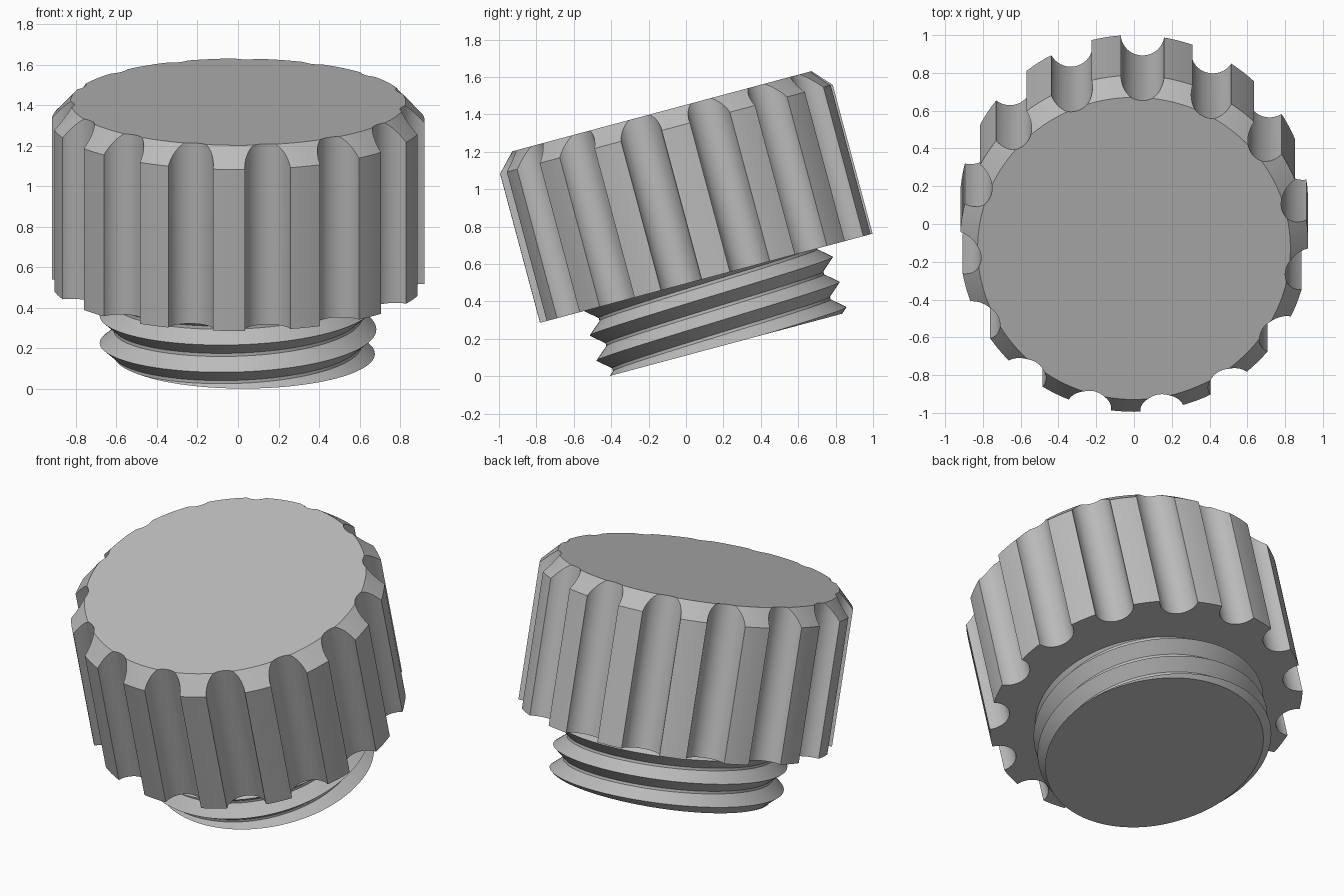
import bpy, bmesh
from math import sin, cos, pi, radians, tau
from mathutils import Euler, Vector

default = bpy.data.objects.get("Cube")
if default:
    bpy.data.objects.remove(default, do_unlink=True)

grey = bpy.data.materials.new("plain_grey")
grey.use_nodes = True
colour = (0.5, 0.5, 0.5, 1)
grey.diffuse_color = colour
grey.node_tree.nodes["Principled BSDF"].inputs["Base Color"].default_value = colour

SEGS = 120
TILT = Euler((radians(15), 0, 0))
ORIGIN = TILT.to_matrix() @ Vector((0, 0.242, 0))


def make_object(name, bm):
    bmesh.ops.recalc_face_normals(bm, faces=bm.faces)
    mesh = bpy.data.meshes.new(name)
    bm.to_mesh(mesh)
    bm.free()
    mesh.materials.append(grey)
    obj = bpy.data.objects.new(name, mesh)
    bpy.context.collection.objects.link(obj)
    obj.rotation_euler = TILT
    obj.location = ORIGIN
    return obj


def activate(obj):
    bpy.ops.object.select_all(action="DESELECT")
    obj.select_set(True)
    bpy.context.view_layer.objects.active = obj


def skin(bm, columns):
    """Join neighbouring columns of points with quads, then close the ends."""
    cols = [[bm.verts.new(p) for p in col] for col in columns]
    for a, b in zip(cols, cols[1:]):
        for i in range(len(a) - 1):
            bm.faces.new((a[i], b[i], b[i + 1], a[i + 1]))
    bmesh.ops.remove_doubles(bm, verts=bm.verts, dist=1e-5)
    bmesh.ops.holes_fill(bm, edges=[e for e in bm.edges if e.is_boundary], sides=0)


def polar(r, a, z):
    return (r * cos(a), r * sin(a), z)


# Cap body: cylinder with a chamfered top
profile = [(0.922, 0.478), (0.922, 1.303), (0.828, 1.402)]
bm = bmesh.new()
skin(bm, [[polar(r, tau * i / SEGS, z) for r, z in profile] for i in range(SEGS + 1)])
cap = make_object("fluted_cap", bm)

# Grip flutes: a ring of cylinders cut out of the cap wall
FLUTES = 15
bm = bmesh.new()
for k in range(FLUTES):
    a = radians(15.2) + tau * k / FLUTES
    made = bmesh.ops.create_cone(bm, cap_ends=True, segments=40,
                                 radius1=0.115, radius2=0.115, depth=2)
    bmesh.ops.translate(bm, verts=made["verts"], vec=polar(0.926, a, 0.9))
cutter = make_object("flute_cutter", bm)
cutter.hide_render = True
bpy.context.view_layer.update()
cut = cap.modifiers.new("flutes", "BOOLEAN")
cut.operation = "DIFFERENCE"
cut.solver = "EXACT"
cut.object = cutter
activate(cap)
bpy.ops.object.modifier_apply(modifier=cut.name)
bpy.data.objects.remove(cutter, do_unlink=True)

# Threaded plug: right-handed V thread trimmed flat at both ends
PITCH, CREST, ROOT = 0.139, 0.683, 0.612
LOW, HIGH, FLAT = 0.107, 0.52, 0.008


def thread_radius(z, crest_z):
    d = abs((z - crest_z + PITCH / 2) % PITCH - PITCH / 2)
    return CREST + (ROOT - CREST) * min(1, d / (PITCH / 2 - FLAT))


columns = []
for i in range(SEGS + 1):
    a = pi / 2 + tau * i / SEGS
    crest_z = 0.135 + PITCH * i / SEGS
    heights = []
    for k in range(-2, 5):
        z = crest_z + k * PITCH
        heights += [z, z + PITCH / 2 - FLAT, z + PITCH / 2 + FLAT]
    inside = [min(max(z, LOW), HIGH) for z in heights]
    columns.append([polar(thread_radius(z, crest_z), a, z) for z in inside])

bm = bmesh.new()
# Trimmed rows collapse onto the end planes, so keep only distinct points
rings = [[bm.verts.new(p) for p in col] for col in columns]
for a, b in zip(rings, rings[1:]):
    for i in range(len(a) - 1):
        bm.faces.new((a[i], b[i], b[i + 1], a[i + 1]))
bmesh.ops.remove_doubles(bm, verts=bm.verts, dist=1e-5)
bmesh.ops.dissolve_degenerate(bm, edges=bm.edges, dist=1e-6)
bmesh.ops.holes_fill(bm, edges=[e for e in bm.edges if e.is_boundary], sides=0)
plug = make_object("threaded_plug", bm)

for obj in (cap, plug):
    activate(obj)
    bpy.ops.object.shade_smooth_by_angle(angle=radians(30))
